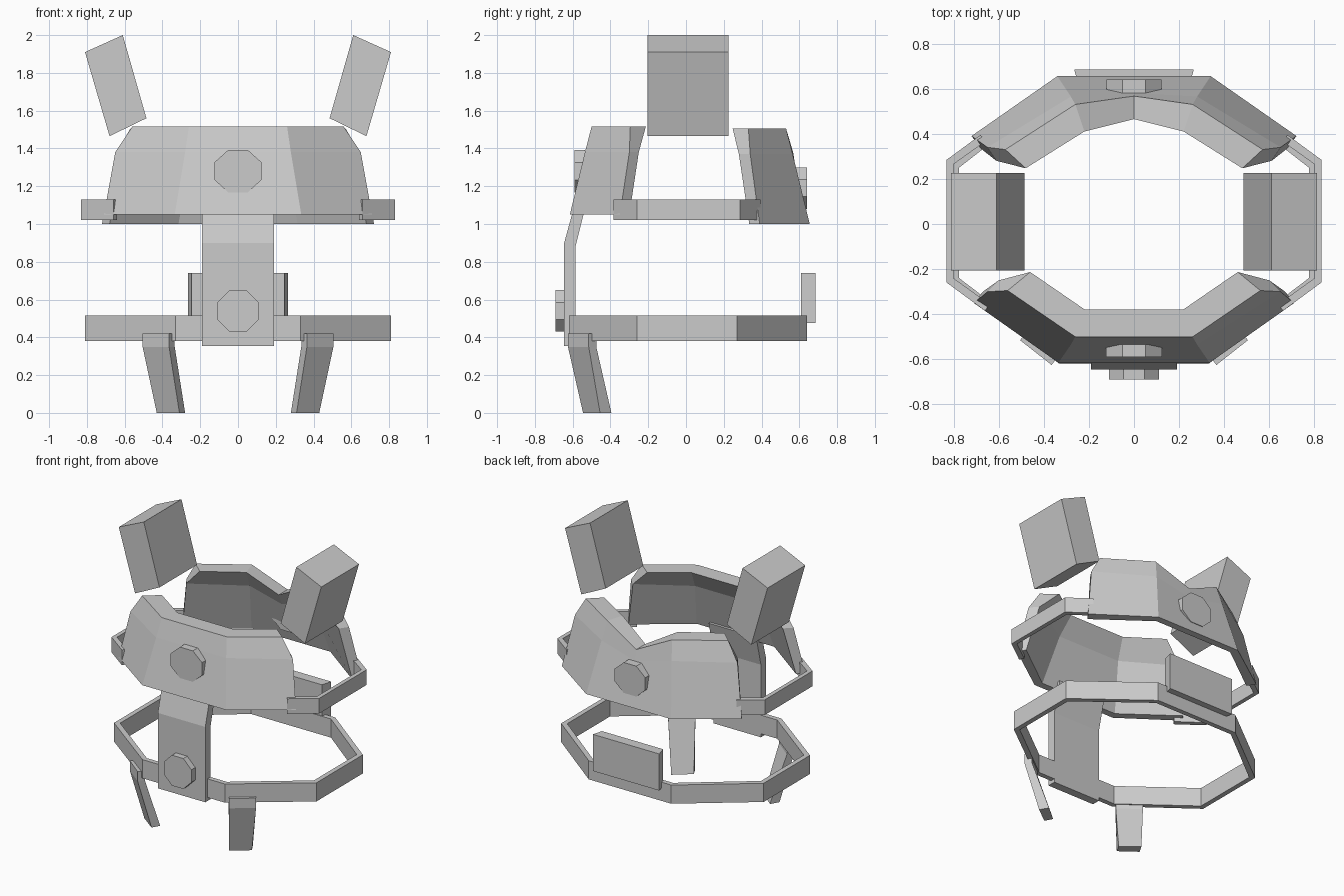
import bpy, bmesh, math

if "Cube" in bpy.data.objects:
    bpy.data.objects.remove(bpy.data.objects["Cube"])

metal = bpy.data.materials.new("plain grey")
metal.diffuse_color = (0.6, 0.6, 0.6, 1)
metal.use_nodes = True
metal.node_tree.nodes["Principled BSDF"].inputs["Base Color"].default_value = metal.diffuse_color


def loft(name, sections, closed=False):
    """Skin a row of equal loops; open ends are capped with quad strips."""
    bm = bmesh.new()
    rows = [[bm.verts.new(p) for p in s] for s in sections]
    n = len(rows[0])
    for i in range(len(rows) if closed else len(rows) - 1):
        a, b = rows[i], rows[(i + 1) % len(rows)]
        for j in range(n):
            k = (j + 1) % n
            bm.faces.new((a[j], a[k], b[k], b[j]))
    if not closed:
        for r in (rows[0], rows[-1]):
            for j in range(n // 2 - 1):
                bm.faces.new((r[j], r[j + 1], r[n - 2 - j], r[n - 1 - j]))
    bmesh.ops.recalc_face_normals(bm, faces=bm.faces)
    me = bpy.data.meshes.new(name)
    bm.to_mesh(me)
    bm.free()
    me.materials.append(metal)
    ob = bpy.data.objects.new(name, me)
    bpy.context.collection.objects.link(ob)
    return ob


def flip(points):
    return [(-x, y, z) for x, y, z in points]


def band(name, outer, inner, z0, z1, closed):
    """Flat strip following a plan outline."""
    return loft(name, [[(*o, z0), (*o, z1), (*i, z1), (*i, z0)]
                       for o, i in zip(outer, inner)], closed)


def knob(name, y0, y1, z, rx, rz):
    """Flat-topped octagonal disc facing along y."""
    k = 1 / math.cos(math.pi / 8)
    ring = [(math.cos(math.pi / 8 + i * math.pi / 4) * rx * k,
             math.sin(math.pi / 8 + i * math.pi / 4) * rz * k) for i in range(8)]
    loft(name, [[(x, y, z + h) for x, h in ring] for y in (y0, y1)])


# Lower ring, a stretched octagon
def octagon(x0, x1, yf, ysf, ysb, yb):
    right = [(x0, yf), (x1, ysf), (x1, ysb), (x0, yb)]
    return right + [(-x, y) for x, y in reversed(right)]


band("lower_ring", octagon(.33, .81, -.62, -.26, .27, .64),
     octagon(.32, .775, -.585, -.24, .25, .605), .38, .515, True)

# Upper side straps joining the front and back guards
strap_out = [(.66, -.385), (.83, -.26), (.83, .285), (.68, .395)]
strap_in = [(.64, -.355), (.80, -.24), (.80, .265), (.66, .365)]
for side, s in (("right", 1), ("left", -1)):
    band("side_strap_" + side, [(s * x, y) for x, y in strap_out],
         [(s * x, y) for x, y in strap_in], 1.02, 1.13, False)

# Guards: sections run outer bottom, mid, top, then inner top, mid, bottom
front_end = [(.71, -.35, 1.05), (.65, -.30, 1.38), (.56, -.295, 1.515),
             (.46, -.213, 1.515), (.60, -.25, 1.38), (.67, -.30, 1.05)]
front_corner = [(.335, -.615, 1.05), (.28, -.535, 1.38), (.26, -.50, 1.515),
                (.22, -.378, 1.515), (.25, -.46, 1.38), (.31, -.565, 1.05)]
loft("front_guard", [flip(front_end), flip(front_corner), front_corner, front_end])

back_end = [(.72, .39, 1.0), (.65, .34, 1.37), (.57, .33, 1.505),
            (.48, .247, 1.505), (.61, .28, 1.37), (.68, .335, 1.0)]
back_corner = [(.34, .655, 1.0), (.28, .565, 1.37), (.26, .53, 1.505),
               (.22, .41, 1.505), (.25, .49, 1.37), (.315, .605, 1.0)]
# The back guard dips to a notch at its middle
back_mid = [(0, .655, 1.0), (0, .58, 1.30), (0, .567, 1.38),
            (0, .465, 1.38), (0, .50, 1.30), (0, .605, 1.0)]
loft("back_guard", [flip(back_end), flip(back_corner), back_mid, back_corner, back_end])

# Front strut, bent near the top
strut = [(-.645, .355), (-.645, .90), (-.59, 1.10),
         (-.53, 1.10), (-.585, .88), (-.585, .355)]
loft("front_strut", [[(x, y, z) for y, z in strut] for x in (-.19, .19)])

# Octagonal knobs
knob("front_guard_knob", -.59, -.535, 1.28, .125, .112)
knob("strut_knob", -.69, -.64, .54, .11, .11)
knob("back_guard_knob", .64, .56, 1.19, .122, .11)

# Plate at the back of the lower ring
loft("back_plate", [[(-x, y, .475), (x, y, .475), (x, y, .74), (-x, y, .74)]
                    for x, y in ((.245, .61), (.265, .685))])

# Tilted top blocks and front prongs, mirrored left and right
block = [(.61, 2.0), (.81, 1.91), (.68, 1.465), (.485, 1.56)]
plan_top = [(.365, -.625), (.505, -.515), (.475, -.475), (.335, -.585)]
plan_foot = [(.31, -.545), (.43, -.455), (.395, -.395), (.28, -.49)]
for side, s in (("right", 1), ("left", -1)):
    loft("top_block_" + side, [[(s * x, y, z) for x, z in block] for y in (-.205, .225)])
    loft("prong_" + side, [[(s * x, y, z) for x, y in plan] for plan, z in
                           ((plan_top, .42), (plan_top, .35), (plan_foot, 0))])
